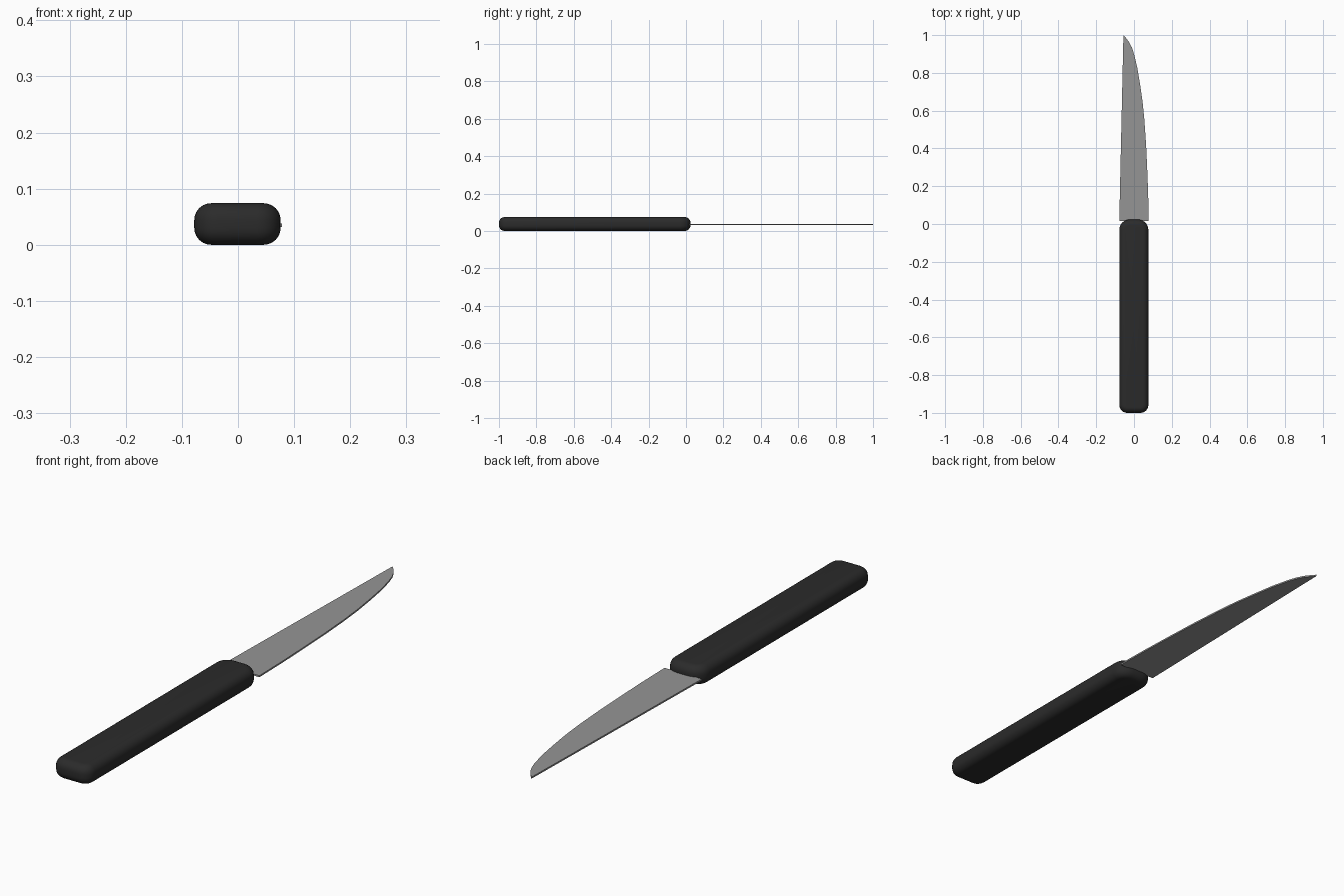
import bpy, bmesh

if "Cube" in bpy.data.objects:
    bpy.data.objects.remove(bpy.data.objects["Cube"])


def material(name, v):
    m = bpy.data.materials.new(name)
    m.diffuse_color = (v, v, v, 1)
    m.use_nodes = True
    m.node_tree.nodes["Principled BSDF"].inputs["Base Color"].default_value = m.diffuse_color
    return m


def finish(bm, name, mat, angle):
    bmesh.ops.recalc_face_normals(bm, faces=bm.faces)
    me = bpy.data.meshes.new(name)
    bm.to_mesh(me)
    bm.free()
    ob = bpy.data.objects.new(name, me)
    bpy.context.collection.objects.link(ob)
    me.materials.append(mat)
    bpy.ops.object.select_all(action='DESELECT')
    ob.select_set(True)
    bpy.context.view_layer.objects.active = ob
    bpy.ops.object.shade_smooth_by_angle(angle=angle)
    return ob


def extrude_outline(points, z0, z1):
    bm = bmesh.new()
    face = bm.faces.new([bm.verts.new((x, y, z0)) for x, y in points])
    top = bmesh.ops.extrude_face_region(bm, geom=[face])
    for v in top["geom"]:
        if isinstance(v, bmesh.types.BMVert):
            v.co.z = z1
    bm.normal_update()
    return bm


black = material("black plastic", 0.024)
steel = material("grey steel", 0.3)

# Handle: a bar with rounded corners, then rounded top and bottom rims
H = 0.074
bm = extrude_outline([(-0.078, -1), (0.076, -1), (0.076, 0.024), (-0.078, 0.024)], 0, H)
for front, radius in ((False, 0.042), (True, 0.055)):
    edges = [e for e in bm.edges
             if abs(e.verts[0].co.z - e.verts[1].co.z) > 0.05
             and (e.verts[0].co.y > -0.5) == front
             and (abs(e.verts[0].co.y + 1) < 1e-4 or abs(e.verts[0].co.y - 0.024) < 1e-4)]
    bmesh.ops.bevel(bm, geom=edges, offset=radius, segments=6, profile=0.5, affect='EDGES')
rims = [e for e in bm.edges if abs(e.verts[0].co.z - e.verts[1].co.z) < 1e-5]
bmesh.ops.bevel(bm, geom=rims, offset=0.03, segments=6, profile=0.5, affect='EDGES')
finish(bm, "handle", black, 0.9)

# Blade: thin flat plate with a straight back and a curved cutting edge
outline = [(-0.078, 0.016), (0.078, 0.016), (0.075, 0.16), (0.07, 0.29),
           (0.064, 0.42), (0.055, 0.55), (0.045, 0.65), (0.032, 0.74),
           (0.017, 0.83), (0.0, 0.90), (-0.012, 0.936), (-0.026, 0.963),
           (-0.041, 0.983), (-0.056, 1.0)]
finish(extrude_outline(outline, 0.032, 0.038), "blade", steel, 0.5)
